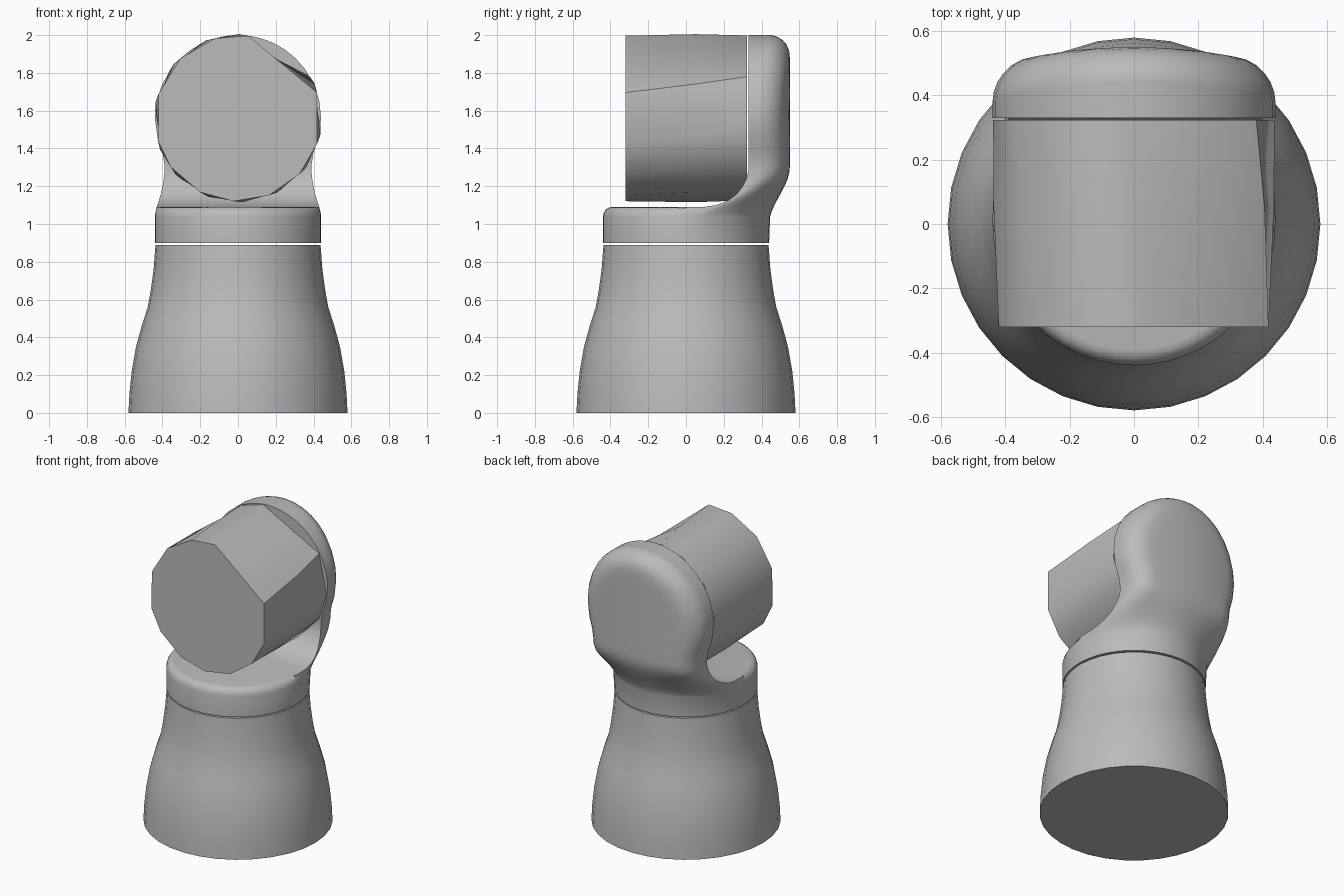
import bpy, bmesh, math

cube = bpy.data.objects.get("Cube")
if cube:
    bpy.data.objects.remove(cube, do_unlink=True)

grey = bpy.data.materials.new("plain grey")
grey.use_nodes = True
grey.diffuse_color = (0.5, 0.5, 0.5, 1)
grey.node_tree.nodes["Principled BSDF"].inputs["Base Color"].default_value = (0.5, 0.5, 0.5, 1)


def loft(name, rings, angle):
    """Skin closed rings of equal length and cap both ends."""
    bm = bmesh.new()
    loops = [[bm.verts.new(p) for p in ring] for ring in rings]
    n = len(loops[0])
    for a, b in zip(loops, loops[1:]):
        for i in range(n):
            j = (i + 1) % n
            bm.faces.new((a[i], a[j], b[j], b[i]))
    bm.faces.new(loops[0])
    bm.faces.new(loops[-1])
    bmesh.ops.remove_doubles(bm, verts=bm.verts[:], dist=0.0005)
    bmesh.ops.recalc_face_normals(bm, faces=bm.faces[:])
    mesh = bpy.data.meshes.new(name)
    bm.to_mesh(mesh)
    bm.free()
    mesh.materials.append(grey)
    obj = bpy.data.objects.new(name, mesh)
    bpy.context.collection.objects.link(obj)
    bpy.ops.object.select_all(action='DESELECT')
    obj.select_set(True)
    bpy.context.view_layer.objects.active = obj
    bpy.ops.object.shade_smooth_by_angle(angle=math.radians(angle))
    return obj


def circle(r, z, n=32):
    return [(r * math.cos(math.tau * i / n), r * math.sin(math.tau * i / n), z) for i in range(n)]


def table(points, z):
    """Linear lookup in (height, value) pairs."""
    for (z0, v0), (z1, v1) in zip(points, points[1:]):
        if z <= z1:
            return v0 + (v1 - v0) * max(0, (z - z0) / (z1 - z0))
    return points[-1][1]


# Flared base
base_profile = [(0.58, 0), (0.575, 0.1), (0.563, 0.22), (0.54, 0.35), (0.51, 0.46),
                (0.478, 0.56), (0.46, 0.66), (0.446, 0.77), (0.437, 0.89)]
loft("base", [circle(r, z) for r, z in base_profile], 40)

# Bracket: round disc flowing into an upright rounded plate at the back
R, HUB, EDGE = 0.44, 1.56, 0.11
neck = [(1.0, R), (1.05, R), (1.09, 0.43), (1.12, 0.42), (1.17, 0.405), (1.22, 0.395),
        (1.3, 0.387), (1.38, 0.4), (1.45, 0.425), (HUB, R)]


def section(z, front_radius=None, front_y=0.33):
    w = table(neck, z) if z < HUB else math.sqrt(max(0, R * R - (z - HUB) ** 2))
    k = min(1, max(0, (z - 1.0) / 0.3))
    k = k * k * (3 - 2 * k)
    front, back = [], []
    for i in range(25):
        x = w * math.sin(math.pi * (i / 24 - 0.5))
        d = R - math.hypot(x, z - HUB) if z > HUB else w - abs(x)
        d = min(EDGE, max(0, d))
        drop = EDGE - math.sqrt(max(0, EDGE ** 2 - (EDGE - d) ** 2))
        dome = 0.55 - 0.3 * x * x - drop
        yb = (1 - k) * math.sqrt(max(0, R * R - x * x)) + k * dome
        yf = front_y
        if front_radius:
            yf = -math.sqrt(max(0, front_radius ** 2 - x * x))
        front.append((x, yf, z))
        back.append((x, max(yf, yb), z))
    return front + back[::-1]


rings = [section(z, r) for z, r in [(0.9, R), (1.04, R), (1.06, 0.435), (1.077, 0.424), (1.087, 0.408), (1.09, 0.39)]]
fillet = [(1.091, 0.1), (1.1, 0.16), (1.125, 0.225), (1.16, 0.27), (1.2, 0.3), (1.24, 0.32)]
rings += [section(z, front_y=y) for z, y in fillet]
rings += [section(z) for z in (1.28, 1.32, 1.38, 1.45, 1.5)]
rings += [section(HUB + R * math.sin(math.radians(a))) for a in (0, 12, 24, 36, 46, 55, 63, 70, 76, 81, 85, 88)]
loft("bracket", rings, 40)

# Faceted drum held in front of the plate
corners = [83, 106, 134, 163, 196, 216, 243, 267, 292, 318, 342, 378]


def drum_ring(y, r, turn):
    return [(r * math.cos(math.radians(a + turn)), y, HUB + r * math.sin(math.radians(a + turn)))
            for a in corners]


loft("drum", [drum_ring(-0.32, 0.44, 0), drum_ring(0.05, 0.445, 6), drum_ring(0.323, 0.44, 12)], 50)
